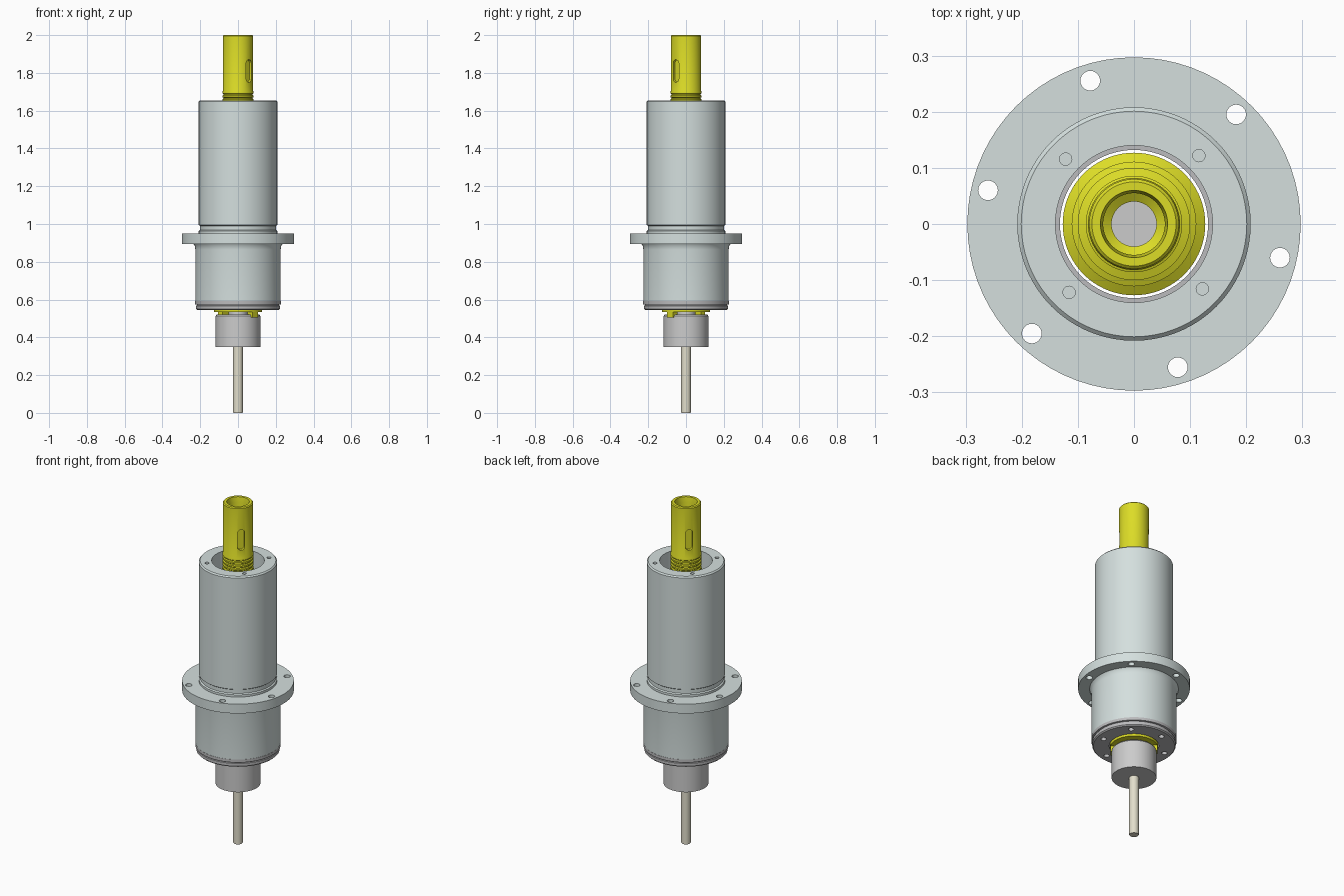
import bpy, bmesh, math
from mathutils import Matrix

if "Cube" in bpy.data.objects:
    bpy.data.objects.remove(bpy.data.objects["Cube"])


def material(name, rgb):
    m = bpy.data.materials.new(name)
    m.diffuse_color = (*rgb, 1)
    m.use_nodes = True
    m.node_tree.nodes["Principled BSDF"].inputs["Base Color"].default_value = m.diffuse_color
    return m


STEEL = material("pale_steel", (0.66, 0.74, 0.73))
YELLOW = material("yellow", (0.72, 0.72, 0.02))
DARK = material("grey_cap", (0.50, 0.50, 0.51))
LIGHT = material("light_grey", (0.74, 0.74, 0.76))
TAN = material("tan", (0.76, 0.73, 0.60))


def to_object(name, bm, mat=None):
    me = bpy.data.meshes.new(name)
    bm.to_mesh(me)
    bm.free()
    ob = bpy.data.objects.new(name, me)
    bpy.context.collection.objects.link(ob)
    if mat:
        me.materials.append(mat)
    return ob


def lathe(name, profile, mat, seg=72):
    """Revolve a closed (radius, z) outline around the z axis."""
    bm = bmesh.new()
    vs = [bm.verts.new((r, 0, z)) for r, z in profile]
    edges = [bm.edges.new((vs[i], vs[(i + 1) % len(vs)])) for i in range(len(vs))]
    bmesh.ops.spin(bm, geom=vs + edges, cent=(0, 0, 0), axis=(0, 0, 1),
                   angle=2 * math.pi, steps=seg, use_duplicate=False)
    bmesh.ops.remove_doubles(bm, verts=bm.verts, dist=1e-5)
    bmesh.ops.dissolve_degenerate(bm, edges=bm.edges, dist=1e-6)
    bmesh.ops.recalc_face_normals(bm, faces=bm.faces)
    return to_object(name, bm, mat)


def hole_circle(bm, count, start, radius, r, z0, z1):
    """Ring of vertical cutter cylinders."""
    for i in range(count):
        a = math.radians(start) + 2 * math.pi * i / count
        pos = (radius * math.cos(a), radius * math.sin(a), (z0 + z1) / 2)
        bmesh.ops.create_cone(bm, cap_ends=True, segments=24, radius1=r, radius2=r,
                              depth=z1 - z0, matrix=Matrix.Translation(pos))


def cut(ob, bm):
    cutter = to_object("cutter", bm)
    cutter.hide_render = True
    mod = ob.modifiers.new("holes", 'BOOLEAN')
    mod.operation = 'DIFFERENCE'
    mod.solver = 'EXACT'
    mod.object = cutter
    bpy.context.view_layer.objects.active = ob
    bpy.ops.object.modifier_apply(modifier=mod.name)
    bpy.data.objects.remove(cutter)


# Housing with mounting flange
housing = lathe("housing", [
    (0.14, 1.655), (0.201, 1.655), (0.208, 1.648), (0.208, 0.995), (0.201, 0.99),
    (0.201, 0.968), (0.208, 0.963), (0.208, 0.95), (0.297, 0.95), (0.297, 0.895),
    (0.236, 0.895), (0.229, 0.885), (0.226, 0.865), (0.226, 0.588), (0.14, 0.588)], STEEL)
bm = bmesh.new()
hole_circle(bm, 6, -13, 0.267, 0.0175, 0.85, 1.0)
hole_circle(bm, 4, 46.5, 0.168, 0.011, 1.62, 1.70)
cut(housing, bm)

# Bottom cap with bolt holes
cap = lathe("bottom_cap", [
    (0.132, 0.545), (0.216, 0.545), (0.222, 0.551), (0.222, 0.567), (0.218, 0.569),
    (0.218, 0.573), (0.227, 0.575), (0.227, 0.592), (0.132, 0.592)], DARK)
bm = bmesh.new()
hole_circle(bm, 6, 45, 0.178, 0.015, 0.50, 0.575)
cut(cap, bm)

# Hollow stepped spindle shaft, threaded just above the housing
outer = [(0.06, 2.0), (0.075, 2.0), (0.08, 1.995), (0.08, 1.705)]
for i in range(5):
    z = 1.70 - 0.02 * i
    outer += [(0.082, z), (0.082, z - 0.008), (0.077, z - 0.012), (0.077, z - 0.016)]
outer += [(0.086, 1.60), (0.086, 1.56), (0.1, 1.555), (0.1, 1.50), (0.111, 1.495),
          (0.111, 1.45), (0.127, 1.44), (0.127, 0.535), (0.05, 0.535)]
inner = [(0.05, 0.90), (0.04, 0.92), (0.04, 1.70), (0.055, 1.71), (0.055, 1.97)]
shaft = lathe("spindle_shaft", outer + inner, YELLOW)

# Two keyway slots on opposite sides of the shaft
bm = bmesh.new()
for a in (-43, 137):
    rot = Matrix.Rotation(math.radians(a), 4, 'Z')
    pts = []
    for i in range(24):
        t = 2 * math.pi * (i + 0.5) / 24
        pts.append((0.02 * math.cos(t),
                    1.81 + 0.02 * math.sin(t) + (0.04 if i < 12 else -0.04)))
    lo, hi = ([bm.verts.new(rot @ Matrix.Translation((x, y, z)) @ Matrix.Identity(4).to_translation())
               for y, z in pts] for x in (0.064, 0.1))
    bm.faces.new(lo)
    bm.faces.new(hi)
    for i in range(24):
        j = (i + 1) % 24
        bm.faces.new((lo[i], lo[j], hi[j], hi[i]))
bmesh.ops.recalc_face_normals(bm, faces=bm.faces)
cut(shaft, bm)

# Drive lugs under the shaft
bm = bmesh.new()
for a in (-43, 137):
    m = (Matrix.Rotation(math.radians(a), 4, 'Z') @ Matrix.Translation((0.108, 0, 0.522))
         @ Matrix.Diagonal((0.034, 0.045, 0.034, 1)))
    bmesh.ops.create_cube(bm, size=1, matrix=m)
to_object("drive_lugs", bm, YELLOW)

# Tool holder with its shank inside the shaft, and the cutting tool
lathe("tool_holder", [
    (0, 0.35), (0.119, 0.35), (0.119, 0.512), (0.113, 0.52), (0.05, 0.52),
    (0.05, 0.90), (0.04, 0.92), (0.04, 1.0), (0, 1.0)], LIGHT)
lathe("cutting_tool", [(0, 0), (0.024, 0), (0.026, 0.003), (0.026, 0.355), (0, 0.355)], TAN, 32)

# Smooth shading with crisp edges
bpy.ops.object.select_all(action='SELECT')
bpy.context.view_layer.objects.active = housing
bpy.ops.object.shade_smooth_by_angle(angle=math.radians(30))
